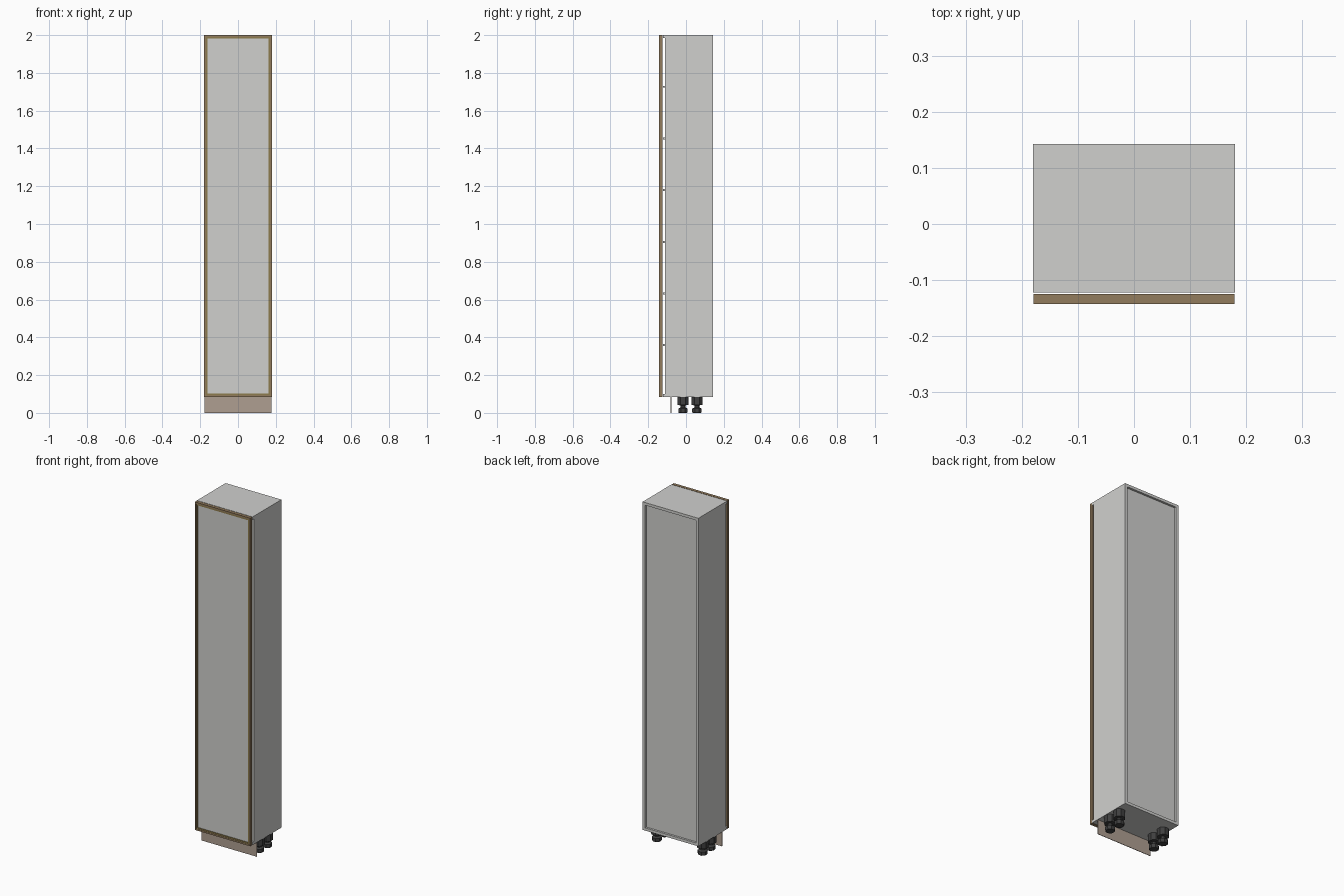
import bpy, bmesh, math

if "Cube" in bpy.data.objects:
    bpy.data.objects.remove(bpy.data.objects["Cube"])

def mat(name, c):
    m = bpy.data.materials.new(name)
    m.diffuse_color = (*c, 1)
    m.use_nodes = True
    m.node_tree.nodes["Principled BSDF"].inputs["Base Color"].default_value = m.diffuse_color
    return m

GREY = mat("light grey", (0.63, 0.63, 0.615))
WOOD = mat("brown wood", (0.29, 0.20, 0.11))
GOLD = mat("olive trim", (0.27, 0.20, 0.075))
PLINTH = mat("pale brown", (0.43, 0.345, 0.285))
DARK = mat("dark plastic", (0.05, 0.05, 0.05))

def finish(name, bm, m):
    bmesh.ops.recalc_face_normals(bm, faces=bm.faces)
    me = bpy.data.meshes.new(name)
    bm.to_mesh(me)
    bm.free()
    me.materials.append(m)
    ob = bpy.data.objects.new(name, me)
    bpy.context.collection.objects.link(ob)
    return ob

def box(name, x0, x1, y0, y1, z0, z1, m):
    bm = bmesh.new()
    bmesh.ops.create_cube(bm, size=1)
    for v in bm.verts:
        v.co = ((x0 + x1) / 2 + v.co.x * (x1 - x0),
                (y0 + y1) / 2 + v.co.y * (y1 - y0),
                (z0 + z1) / 2 + v.co.z * (z1 - z0))
    return finish(name, bm, m)

def lathe(name, x, y, profile, sides, m):
    bm = bmesh.new()
    rings = []
    for r, z in profile:
        rings.append([bm.verts.new((x + r * math.cos(2 * math.pi * (i + .5) / sides),
                                    y + r * math.sin(2 * math.pi * (i + .5) / sides), z))
                      for i in range(sides)])
    for a, b in zip(rings, rings[1:]):
        for i in range(sides):
            j = (i + 1) % sides
            bm.faces.new((a[i], a[j], b[j], b[i]))
    bm.faces.new(rings[0])
    bm.faces.new(rings[-1])
    return finish(name, bm, m)

def frame(name, w, z0, z1, t, y0, y1, m):
    # rectangular ring: two stiles and two rails
    for s, side in ((-1, "left"), (1, "right")):
        a, b = sorted((s * w, s * (w - t)))
        box(f"{name}_{side}", a, b, y0, y1, z0, z1, m)
    box(f"{name}_bottom", -w + t, w - t, y0, y1, z0, z0 + t, m)
    box(f"{name}_top", -w + t, w - t, y0, y1, z1 - t, z1, m)

W, Z0, Z1, T = 0.18, 0.085, 2.0, 0.016
BACK, SIDE_F, TOP_F = 0.143, -0.111, -0.122

# Carcass
for s, side in ((-1, "left"), (1, "right")):
    a, b = sorted((s * W, s * (W - T)))
    box(f"side_panel_{side}", a, b, SIDE_F, BACK, Z0 + T, Z1 - T, GREY)
box("top_panel", -W, W, TOP_F, BACK, Z1 - T, Z1, GREY)
box("bottom_panel", -W, W, TOP_F, BACK, Z0, Z0 + T, GREY)
box("back_panel", -W + T, W - T, 0.124, 0.131, Z0 + T, Z1 - T, GREY)

# Shelves, evenly dividing the height
for i in range(1, 7):
    z = Z0 + (Z1 - Z0) * i / 7
    box(f"shelf_{i}", -W + T, W - T, -0.122, 0.124, z - 0.005, z + 0.005, GREY)

# Door: wood frame, inner trim and recessed panel
frame("door_frame", W - 0.001, Z0, Z1, 0.009, -0.143, -0.125, WOOD)
frame("door_trim", W - 0.010, Z0 + 0.009, Z1 - 0.009, 0.008, -0.141, -0.126, GOLD)
box("door_panel", -0.162, 0.162, -0.137, -0.127, Z0 + 0.017, Z1 - 0.017, GREY)

# Plinth board
box("plinth", -0.178, 0.178, -0.081, -0.078, 0, Z0, PLINTH)

# Adjustable feet
prof = [(0.024, 0), (0.027, 0.005), (0.027, 0.022), (0.015, 0.029), (0.015, 0.04),
        (0.032, 0.042), (0.032, Z0)]
for x, sx in ((-0.148, "left"), (0.148, "right")):
    for y, sy in ((-0.016, "front"), (0.058, "back")):
        lathe(f"foot_{sy}_{sx}", x, y, prof, 8, DARK)
